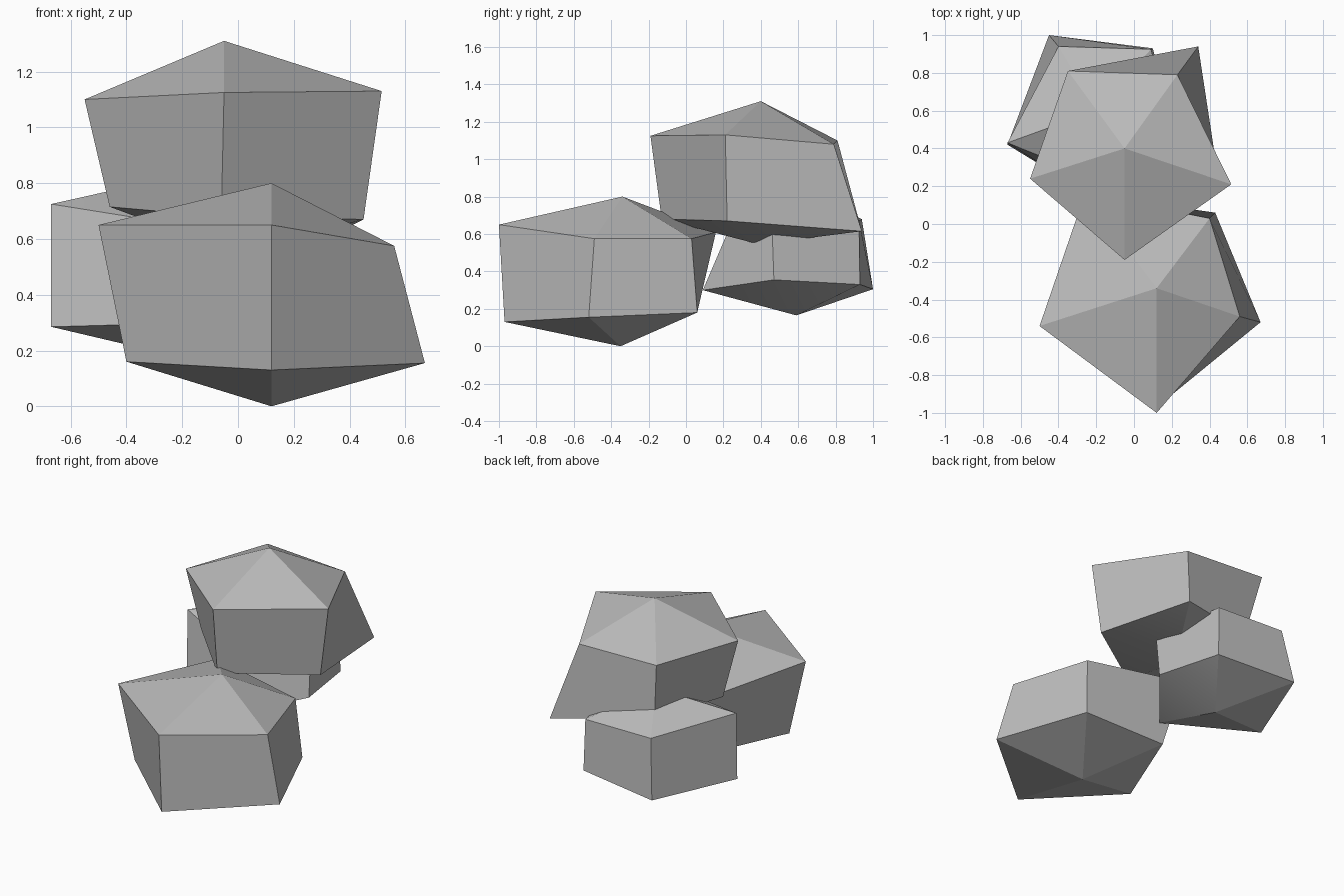
import bpy
import bmesh
import math

default_cube = bpy.data.objects.get("Cube")
if default_cube:
    bpy.data.objects.remove(default_cube, do_unlink=True)

# Single stone colour
stone = bpy.data.materials.new("stone_grey")
stone.use_nodes = True
stone_colour = (0.5, 0.5, 0.5, 1)
stone.diffuse_color = stone_colour
stone.node_tree.nodes["Principled BSDF"].inputs["Base Color"].default_value = stone_colour


def build_rock(name, peak, base, upper, lower, fold_left=False):
    """Five-sided boulder: two irregular rings closed by a peak and a base point."""
    bm = bmesh.new()
    peak_vert = bm.verts.new(peak)
    base_vert = bm.verts.new(base)
    upper_verts = [bm.verts.new(point) for point in upper]
    lower_verts = [bm.verts.new(point) for point in lower]
    count = len(upper_verts)
    for i in range(count):
        j = (i + 1) % count
        bm.faces.new((upper_verts[i], upper_verts[j], peak_vert))
        bm.faces.new((lower_verts[j], lower_verts[i], base_vert))
        # The first corner of a wall decides which diagonal it folds along
        wall = [lower_verts[i], lower_verts[j], upper_verts[j], upper_verts[i]]
        if fold_left:
            wall = wall[1:] + wall[:1]
        bm.faces.new(wall)
    bmesh.ops.recalc_face_normals(bm, faces=bm.faces)
    mesh = bpy.data.meshes.new(name)
    bm.to_mesh(mesh)
    bm.free()
    mesh.materials.append(stone)
    rock = bpy.data.objects.new(name, mesh)
    bpy.context.collection.objects.link(rock)

    # Crisp rims, facets blending only where they are nearly level
    bpy.ops.object.select_all(action="DESELECT")
    rock.select_set(True)
    bpy.context.view_layer.objects.active = rock
    bpy.ops.object.shade_smooth_by_angle(angle=math.radians(18))


# Ring corners run front, right, back right, back left, left

# Large boulder at the front
build_rock(
    "front_rock",
    peak=(.12, -.34, .8),
    base=(.12, -.35, 0),
    upper=[(.12, -1, .65), (.56, -.49, .575), (.4, .03, .575),
           (-.26, .16, .61), (-.5, -.54, .65)],
    lower=[(.12, -.97, .13), (.67, -.52, .155), (.43, .06, .18),
           (-.18, .06, .18), (-.4, -.51, .16)],
)

# Boulder resting on top of the other two
build_rock(
    "top_rock",
    peak=(-.05, .4, 1.31),
    base=(0, .39, .545),
    upper=[(-.05, -.19, 1.125), (.515, .21, 1.13), (.23, .79, 1.08),
           (-.35, .81, 1.1), (-.55, .24, 1.1)],
    lower=[(-.06, -.13, .68), (.45, .22, .67), (.34, .94, .615),
           (-.28, .73, .7), (-.46, .27, .715)],
)

# Smaller boulder at the back
build_rock(
    "back_rock",
    peak=(-.2, .6, .83),
    base=(-.16, .59, .165),
    upper=[(-.2, .24, .65), (.21, .46, .64), (.09, .925, .67),
           (-.4, .94, .68), (-.67, .43, .725)],
    lower=[(-.13, .09, .3), (.19, .47, .355), (.1, .93, .33),
           (-.45, 1, .305), (-.67, .42, .285)],
    fold_left=True,
)
